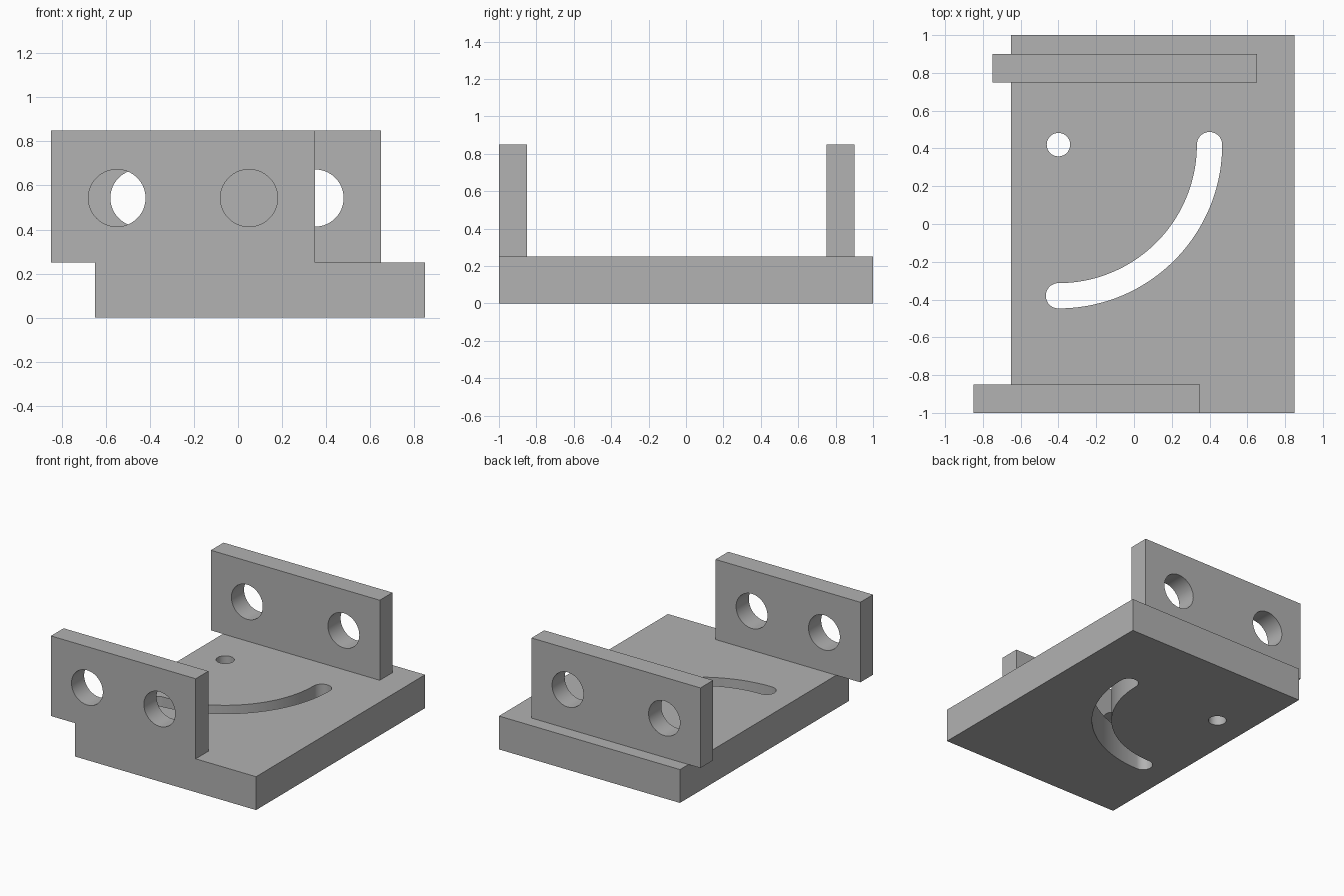
import bpy
import bmesh
from math import cos, sin, pi, radians
from mathutils import Matrix

cube = bpy.data.objects.get("Cube")
if cube:
    bpy.data.objects.remove(cube, do_unlink=True)

grey = bpy.data.materials.new("plain grey")
grey.use_nodes = True
colour = (0.445, 0.445, 0.445, 1)
grey.diffuse_color = colour
grey.node_tree.nodes["Principled BSDF"].inputs["Base Color"].default_value = colour


def prism(name, outline, depth, matrix=Matrix()):
    """Extrude a closed outline upward by depth, then place it."""
    bm = bmesh.new()
    face = bm.faces.new([bm.verts.new((x, y, 0)) for x, y in outline])
    top = bmesh.ops.extrude_face_region(bm, geom=[face])["geom"]
    verts = [v for v in top if isinstance(v, bmesh.types.BMVert)]
    bmesh.ops.translate(bm, verts=verts, vec=(0, 0, depth))
    bmesh.ops.transform(bm, matrix=matrix, verts=bm.verts)
    bmesh.ops.recalc_face_normals(bm, faces=bm.faces)
    mesh = bpy.data.meshes.new(name)
    bm.to_mesh(mesh)
    bm.free()
    mesh.materials.append(grey)
    obj = bpy.data.objects.new(name, mesh)
    bpy.context.collection.objects.link(obj)
    return obj


def box(name, x0, x1, y0, y1, z0, z1):
    outline = [(x0, y0), (x1, y0), (x1, y1), (x0, y1)]
    return prism(name, outline, z1 - z0, Matrix.Translation((0, 0, z0)))


def arc(cx, cy, r, start, end, steps):
    angles = [radians(start + (end - start) * i / steps) for i in range(steps + 1)]
    return [(cx + r * cos(a), cy + r * sin(a)) for a in angles]


def combine(target, tool, operation):
    """Join or cut with a tool and discard the tool."""
    mod = target.modifiers.new(operation.lower(), "BOOLEAN")
    mod.operation = operation
    mod.solver = "EXACT"
    mod.object = tool
    bpy.context.view_layer.objects.active = target
    bpy.ops.object.modifier_apply(modifier=mod.name)
    bpy.data.objects.remove(tool, do_unlink=True)


def circle(x, y, r):
    return arc(x, y, r, 0, 360, 64)[:-1]


# Base slab with a pivot hole and a quarter-circle slot around it
bracket = box("bracket", -0.65, 0.85, -1, 1, 0, 0.25)
px, py, radius, half = -0.4, 0.42, 0.8, 0.067
slot = (arc(px, py, radius + half, -90, 0, 48)
        + arc(px + radius, py, half, 0, 180, 24)[1:-1]
        + arc(px, py, radius - half, 0, -90, 48)
        + arc(px, py - radius, half, 90, 270, 24)[1:-1])
below = Matrix.Translation((0, 0, -0.2))
combine(bracket, prism("slot_cutter", slot, 1, below), "DIFFERENCE")
combine(bracket, prism("pivot_cutter", circle(px, py, 0.062), 1, below), "DIFFERENCE")

# Upright plates, each with two round holes
plates = [("front_plate", -0.85, 0.35, -1, -0.85, (-0.55, 0.05)),
          ("back_plate", -0.75, 0.65, 0.75, 0.9, (-0.45, 0.35))]
for name, x0, x1, y0, y1, holes in plates:
    plate = box(name, x0, x1, y0, y1, 0.25, 0.85)
    for x in holes:
        turn = Matrix.Translation((0, y1 + 0.1, 0)) @ Matrix.Rotation(pi / 2, 4, "X")
        combine(plate, prism("hole_cutter", circle(x, 0.543, 0.13), 0.4, turn), "DIFFERENCE")
    combine(bracket, plate, "UNION")

# Smooth hole walls, crisp edges
bpy.ops.object.select_all(action="DESELECT")
bracket.select_set(True)
bpy.context.view_layer.objects.active = bracket
bpy.ops.object.shade_smooth_by_angle(angle=radians(30))
